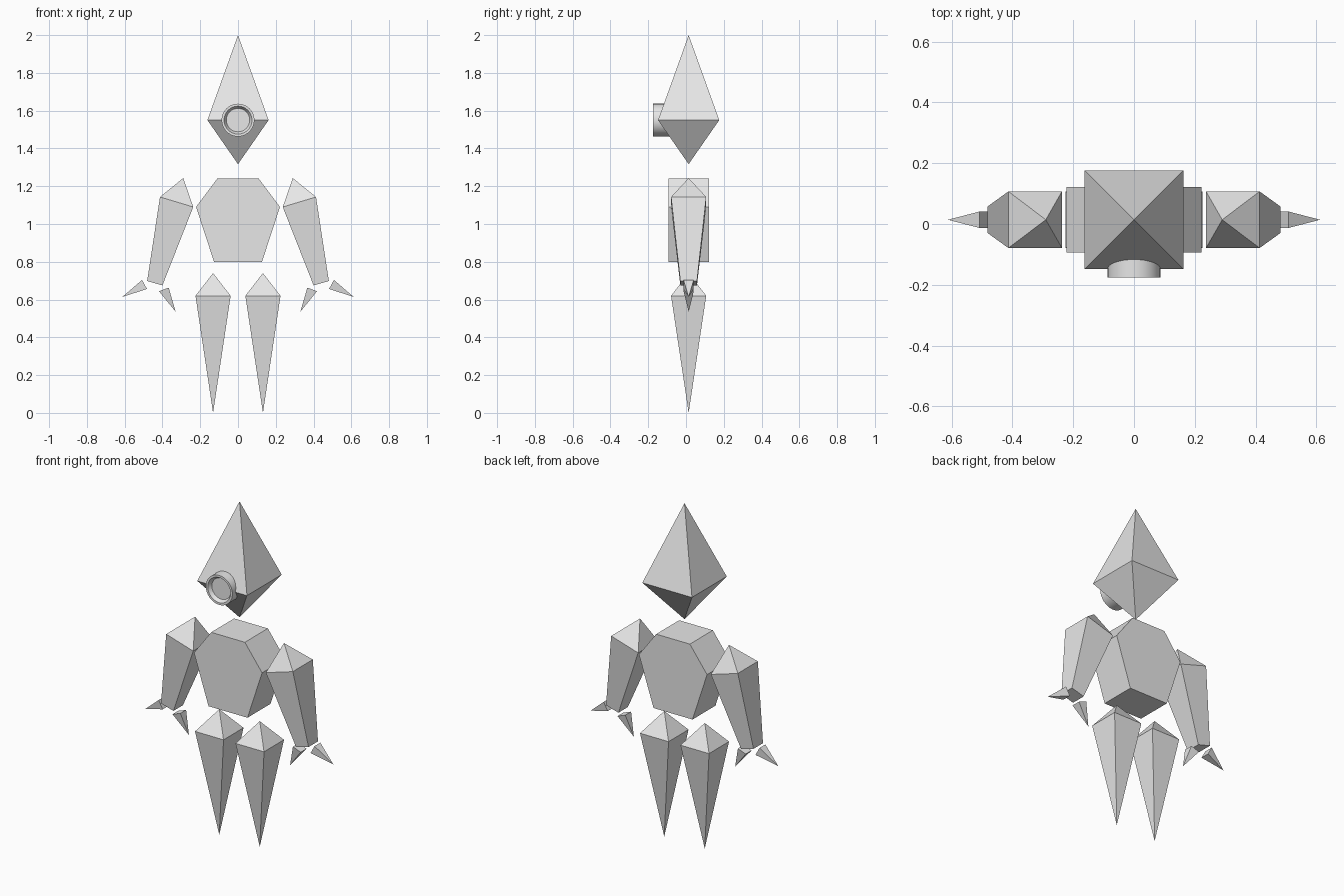
import bpy
import bmesh
import math

if "Cube" in bpy.data.objects:
    bpy.data.objects.remove(bpy.data.objects["Cube"])

CY = 0.014  # depth of the body's middle plane

grey = bpy.data.materials.new("light_grey")
grey.diffuse_color = (0.8, 0.8, 0.8, 1)
grey.use_nodes = True
grey.node_tree.nodes["Principled BSDF"].inputs["Base Color"].default_value = grey.diffuse_color


def finish(name, bm):
    bmesh.ops.recalc_face_normals(bm, faces=bm.faces)
    mesh = bpy.data.meshes.new(name)
    bm.to_mesh(mesh)
    bm.free()
    mesh.materials.append(grey)
    obj = bpy.data.objects.new(name, mesh)
    bpy.context.collection.objects.link(obj)
    return obj


def crystal(name, sections, side=1):
    """Loft through tips (x, z) and four-sided rings ((x, z), (x, z), half_depth)."""
    bm = bmesh.new()
    rings = []
    for s in sections:
        if len(s) == 2:
            rings.append([bm.verts.new((side * s[0], CY, s[1]))])
        else:
            (xa, za), (xb, zb), h = s
            rings.append([bm.verts.new((side * x, CY + y, z)) for x, y, z in
                          ((xa, -h, za), (xb, -h, zb), (xb, h, zb), (xa, h, za))])
    for a, b in zip(rings, rings[1:]):
        for i in range(4):
            j = (i + 1) % 4
            if len(a) == 1:
                bm.faces.new((a[0], b[i], b[j]))
            elif len(b) == 1:
                bm.faces.new((a[i], a[j], b[0]))
            else:
                bm.faces.new((a[i], a[j], b[j], b[i]))
    for ring in (rings[0], rings[-1]):
        if len(ring) == 4:
            bm.faces.new(ring)
    return finish(name, bm)


# Head
crystal("head", [(0, 2.0), ((-0.162, 1.55), (0.162, 1.55), 0.162), (0, 1.317)])

# Torso: six-sided outline extruded in depth
bm = bmesh.new()
outline = [(0.11, 1.24), (0.222, 1.09), (0.127, 0.80)]
outline += [(-x, z) for x, z in reversed(outline)]
front = bm.faces.new([bm.verts.new((x, CY - 0.107, z)) for x, z in outline])
back = bmesh.ops.extrude_face_region(bm, geom=[front], use_keep_orig=True)["geom"]
bmesh.ops.translate(bm, vec=(0, 0.214, 0),
                    verts=[g for g in back if isinstance(g, bmesh.types.BMVert)])
finish("torso", bm)

# Arms, claws and legs on both sides
for side, label in ((1, "right"), (-1, "left")):
    crystal(label + "_arm", [(0.29, 1.243),
                             ((0.237, 1.09), (0.413, 1.143), 0.093),
                             ((0.40, 0.675), (0.481, 0.698), 0.044)], side)
    crystal(label + "_outer_claw", [((0.482, 0.656), (0.508, 0.704), 0.027),
                                    (0.612, 0.614)], side)
    crystal(label + "_inner_claw", [((0.367, 0.663), (0.418, 0.644), 0.027),
                                    (0.33, 0.535)], side)
    crystal(label + "_leg", [(0.132, 0.74),
                             ((0.039, 0.62), (0.225, 0.62), 0.093),
                             (0.132, 0.0)], side)

# Eye: round tube with a bevelled recess and a flat lens
bm = bmesh.new()
N = 32
profile = [(0.087, -0.06), (0.087, -0.176), (0.074, -0.176), (0.062, -0.155)]
rings = [[bm.verts.new((r * math.cos(math.tau * i / N), y,
                        1.55 + r * math.sin(math.tau * i / N))) for i in range(N)]
         for r, y in profile]
for a, b in zip(rings, rings[1:]):
    for i in range(N):
        j = (i + 1) % N
        bm.faces.new((a[i], a[j], b[j], b[i]))
bm.faces.new(rings[0])
bm.faces.new(rings[-1])
eye = finish("eye", bm)
bpy.context.view_layer.objects.active = eye
eye.select_set(True)
bpy.ops.object.shade_smooth_by_angle(angle=math.radians(30))
